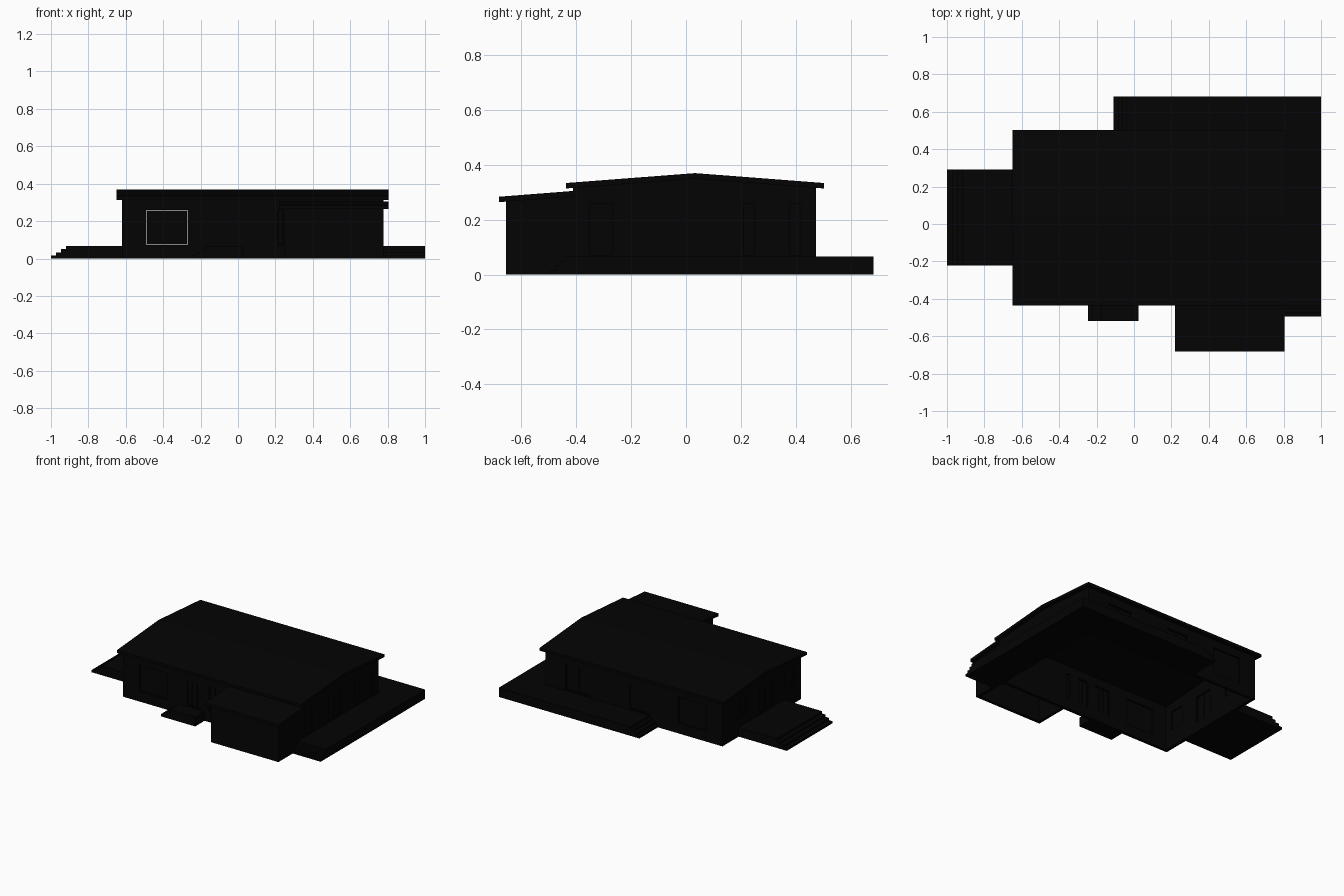
import bpy, bmesh
from mathutils import Vector

cube = bpy.data.objects.get("Cube")
if cube:
    bpy.data.objects.remove(cube, do_unlink=True)

black = bpy.data.materials.new("near_black")
black.use_nodes = True
COLOUR = (0.0011, 0.0011, 0.0011, 1)
black.diffuse_color = COLOUR
black.node_tree.nodes["Principled BSDF"].inputs["Base Color"].default_value = COLOUR


def finish(name, bm):
    bmesh.ops.recalc_face_normals(bm, faces=bm.faces[:])
    mesh = bpy.data.meshes.new(name)
    bm.to_mesh(mesh)
    bm.free()
    mesh.materials.append(black)
    ob = bpy.data.objects.new(name, mesh)
    bpy.context.collection.objects.link(ob)
    return ob


def extrude(name, profile, axis, a, b):
    """Extrude a (horizontal, z) profile along x or y from a to b."""
    bm = bmesh.new()
    place = (lambda p: (a, *p)) if axis == "x" else (lambda p: (p[0], a, p[1]))
    face = bm.faces.new([bm.verts.new(place(p)) for p in profile])
    new = bmesh.ops.extrude_face_region(bm, geom=[face])["geom"]
    move = Vector((b - a, 0, 0)) if axis == "x" else Vector((0, b - a, 0))
    bmesh.ops.translate(bm, vec=move, verts=[v for v in new if isinstance(v, bmesh.types.BMVert)])
    return finish(name, bm)


def add_box(bm, x, y, z):
    for v in bmesh.ops.create_cube(bm, size=1)["verts"]:
        v.co = [r[0] + (c + 0.5) * (r[1] - r[0]) for r, c in zip((x, y, z), v.co)]


def carve(target, bm):
    """Subtract the boxes in bm from the target."""
    cutter = finish("cutter", bm)
    cutter.hide_render = True
    cut = target.modifiers.new("cut", "BOOLEAN")
    cut.operation, cut.solver, cut.object = "DIFFERENCE", "EXACT", cutter
    bpy.context.view_layer.objects.active = target
    bpy.ops.object.modifier_apply(modifier=cut.name)
    bpy.data.objects.remove(cutter, do_unlink=True)


DECK, WALL = 0.066, 0.022


def hollow(target, x, y):
    """Leave only a ring of walls, open below and closed by the roof."""
    bm = bmesh.new()
    add_box(bm, (x[0] + WALL, x[1] - WALL), (y[0] + WALL, y[1] - WALL), (-1, 1))
    carve(target, bm)


def stepped(name, axis, a, b, inner, top_edge, outer):
    """Deck whose outer edge falls in three steps."""
    run, rise = (outer - top_edge) / 3, DECK / 4
    pts = [(inner, 0), (inner, DECK), (top_edge, DECK)]
    for i in range(3):
        z = DECK - (i + 1) * rise
        pts += [(top_edge + i * run, z), (top_edge + (i + 1) * run, z)]
    return extrude(name, pts + [(outer, 0)], axis, a, b)


# House walls and gable roof
LEFT, RIGHT, FRONT, BACK = -0.62, 0.779, -0.412, 0.474
walls = extrude("house_walls", [(FRONT, 0), (BACK, 0), (BACK, 0.322), (0.033, 0.358), (FRONT, 0.322)],
                "x", LEFT, RIGHT)
hollow(walls, (LEFT, RIGHT), (FRONT, BACK))
extrude("gable_roof", [(-0.437, 0.314), (-0.437, 0.334), (0.033, 0.37), (0.503, 0.334),
                       (0.503, 0.314), (0.033, 0.35)], "x", -0.65, 0.804)

# Front wing with lean-to roof
WING_LEFT, WING_FRONT = 0.245, -0.656
wing = extrude("wing_walls", [(WING_FRONT, 0), (FRONT, 0), (FRONT, 0.295), (WING_FRONT, 0.275)],
               "x", WING_LEFT, RIGHT)
hollow(wing, (WING_LEFT, RIGHT), (WING_FRONT, FRONT + 2 * WALL))
extrude("wing_roof", [(-0.682, 0.264), (-0.682, 0.284), (FRONT, 0.305), (FRONT, 0.285)],
        "x", 0.22, 0.804)

# Terrace around the back and side, landing and porch
stepped("back_terrace", "y", BACK, 0.683, 1.0, -0.04, -0.11)
stepped("side_terrace", "x", RIGHT, 1.0, BACK, -0.435, -0.495)
stepped("side_landing", "y", -0.222, 0.291, LEFT, -0.92, -1.0)
stepped("front_porch", "y", -0.518, FRONT, 0.024, -0.175, -0.245)

# Windows and doors: wall axis, wall position, inward direction, span, sill, bar count
LOW, HEAD, SILL = 0.072, 0.26, 0.13
openings = [
    ("y", FRONT, 1, -0.49, -0.27, LOW, 0),
    ("y", FRONT, 1, -0.12, 0.0, LOW, 2),
    ("y", FRONT, 1, 0.06, 0.14, LOW, 1),
    ("y", FRONT, 1, 0.21, 0.24, LOW, 0),
    ("y", BACK, -1, 0.42, 0.62, LOW, 1),
    ("y", BACK, -1, -0.05, 0.12, LOW, 1),
    ("y", BACK, -1, -0.49, -0.27, LOW, 0),
    ("x", RIGHT, -1, -0.35, -0.27, LOW, 0),
    ("x", RIGHT, -1, -0.09, 0.05, LOW, 1),
    ("x", RIGHT, -1, 0.21, 0.25, LOW, 0),
    ("x", RIGHT, -1, 0.38, 0.42, LOW, 0),
    ("x", LEFT, 1, 0.2, 0.33, SILL, 1),
    ("x", LEFT, 1, -0.09, 0.05, LOW, 1),
    ("x", LEFT, 1, -0.34, -0.23, SILL, 0),
]


def wall_box(bm, axis, depth, span, z):
    depth = sorted(depth)
    add_box(bm, *((depth, span) if axis == "x" else (span, depth)), z)


hole_bm, pane_bm, frame_bm = bmesh.new(), bmesh.new(), bmesh.new()
BAR = 0.006
for axis, wall, inward, a, b, sill, bars in openings:
    wall_box(hole_bm, axis, (wall - inward * WALL, wall + inward * 2 * WALL), (a, b), (sill, HEAD))
    # Plain front and back panes keep a thin gap, barred ones fill a frame
    gap = 0.003 if axis == "y" and not bars else 0
    wall_box(pane_bm, axis, (wall + inward * 0.009, wall + inward * 0.013),
             (a + gap, b - gap), (sill + gap, HEAD - gap))
    if bars:
        depth = (wall + inward * 0.004, wall + inward * 0.018)
        for z in (sill, HEAD - BAR):
            wall_box(frame_bm, axis, depth, (a, b), (z, z + BAR))
        for i in range(bars + 2):
            start = a + (b - a - BAR) * i / (bars + 1)
            wall_box(frame_bm, axis, depth, (start, start + BAR), (sill, HEAD))
finish("window_and_door_frames", frame_bm)
finish("window_and_door_panes", pane_bm)
carve(walls, hole_bm)
